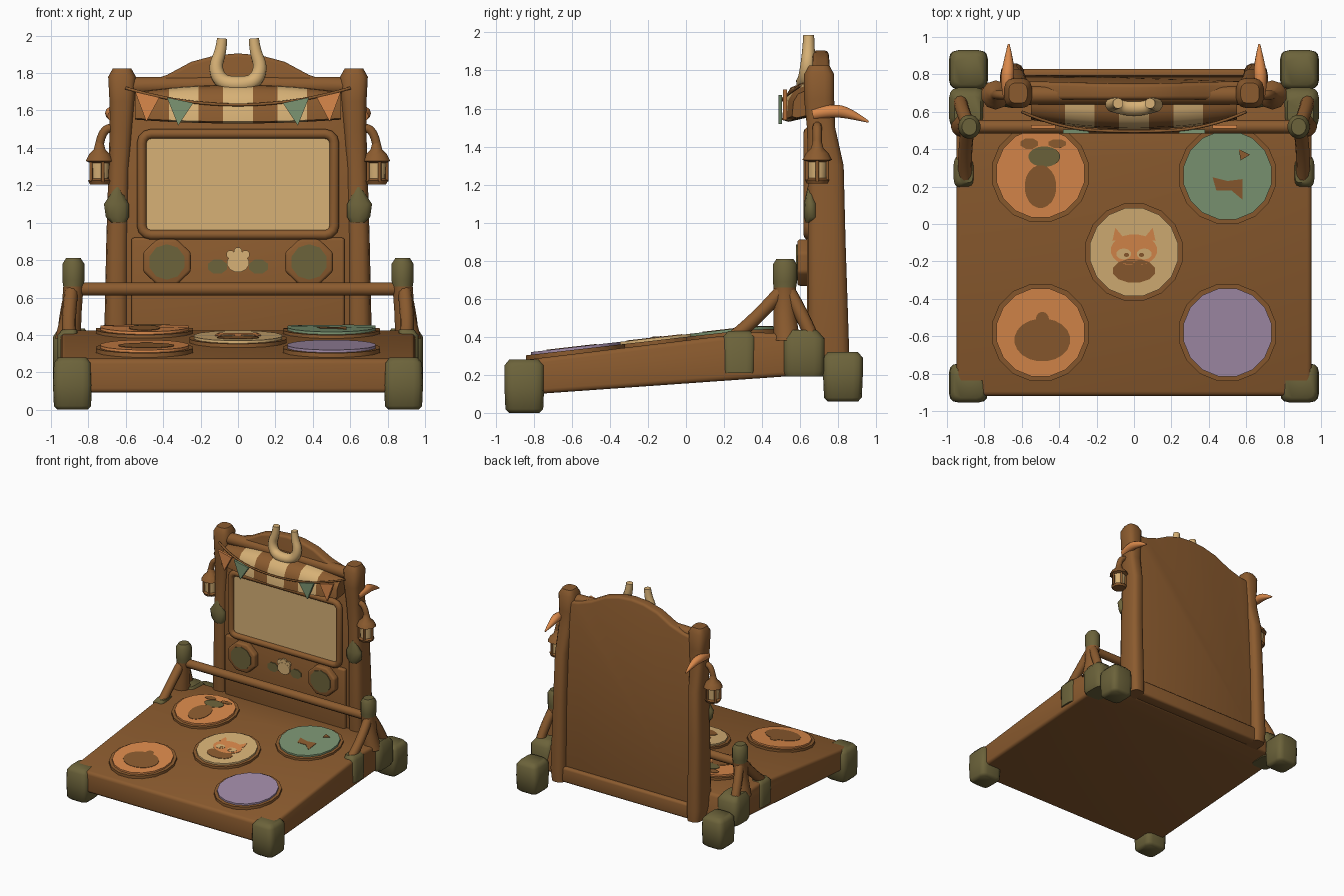
import bpy, bmesh, math
from mathutils import Vector

cube = bpy.data.objects.get("Cube")
if cube:
    bpy.data.objects.remove(cube, do_unlink=True)


def material(name, r, g, b):
    m = bpy.data.materials.new(name)
    m.use_nodes = True
    m.diffuse_color = (r, g, b, 1)
    m.node_tree.nodes["Principled BSDF"].inputs["Base Color"].default_value = (r, g, b, 1)
    return m


BROWN = material("wood brown", .26, .105, .028)
CREAM = material("cream", .68, .44, .18)
ORANGE = material("orange", .70, .25, .07)
GREEN = material("sage green", .20, .30, .17)
PURPLE = material("lilac", .36, .26, .39)
MOSS = material("moss", .15, .125, .043)


def finish(obj, angle=40):
    bpy.ops.object.select_all(action='DESELECT')
    obj.select_set(True)
    bpy.context.view_layer.objects.active = obj
    bpy.ops.object.shade_smooth_by_angle(angle=math.radians(angle))
    return obj


def to_object(name, bm, mats, angle=40):
    bmesh.ops.recalc_face_normals(bm, faces=bm.faces)
    me = bpy.data.meshes.new(name)
    bm.to_mesh(me)
    bm.free()
    obj = bpy.data.objects.new(name, me)
    bpy.context.collection.objects.link(obj)
    for m in mats:
        me.materials.append(m)
    return finish(obj, angle)


def loft(name, mats, sections, n=16, power=1.0, rule=None):
    """Stack of horizontal rounded sections: x, y, z, half width, half depth."""
    bm = bmesh.new()
    rings = []
    for x, y, z, rx, ry in sections:
        ring = []
        for i in range(n):
            a = 2 * math.pi * (i + .5) / n
            c, s = math.cos(a), math.sin(a)
            ring.append(bm.verts.new((x + rx * math.copysign(abs(c) ** power, c),
                                      y + ry * math.copysign(abs(s) ** power, s), z)))
        rings.append(ring)
    for a, b in zip(rings, rings[1:]):
        for i in range(n):
            j = (i + 1) % n
            bm.faces.new((a[i], a[j], b[j], b[i]))
    bm.faces.new(rings[0])
    bm.faces.new(rings[-1])
    if rule:
        for f in bm.faces:
            f.material_index = rule(f.calc_center_median())
    return to_object(name, bm, mats, 50)


def prism(name, mat, outline, offset, bevel=0, shape=None):
    """Extrude a flat outline by an offset, then bevel and reshape it."""
    bm = bmesh.new()
    face = bm.faces.new([bm.verts.new(p) for p in outline])
    res = bmesh.ops.extrude_face_region(bm, geom=[face])
    moved = [v for v in res["geom"] if isinstance(v, bmesh.types.BMVert)]
    bmesh.ops.translate(bm, verts=moved, vec=offset)
    if shape:
        for v in bm.verts:
            v.co = shape(v.co)
    bmesh.ops.recalc_face_normals(bm, faces=bm.faces)
    if bevel:
        edges = [e for e in bm.edges if e.calc_face_angle(0) > .7]
        bmesh.ops.bevel(bm, geom=edges, offset=bevel, segments=3, profile=.5, affect='EDGES')
    return to_object(name, bm, [mat])


def tube(name, mat, points, radius, radii=None, cyclic=False, smooth=True):
    cu = bpy.data.curves.new(name, 'CURVE')
    cu.dimensions = '3D'
    cu.bevel_depth, cu.bevel_resolution, cu.use_fill_caps = radius, 3, True
    sp = cu.splines.new('NURBS' if smooth else 'POLY')
    sp.points.add(len(points) - 1)
    for i, p in enumerate(points):
        sp.points[i].co = (*p, 1)
        sp.points[i].radius = radii[i] if radii else 1
    sp.use_cyclic_u = cyclic
    if smooth:
        sp.use_endpoint_u, sp.order_u, sp.resolution_u = True, 3, 6
    obj = bpy.data.objects.new(name, cu)
    bpy.context.collection.objects.link(obj)
    cu.materials.append(mat)
    bpy.ops.object.select_all(action='DESELECT')
    obj.select_set(True)
    bpy.context.view_layer.objects.active = obj
    bpy.ops.object.convert(target='MESH')
    return finish(bpy.context.object, 50)


def ellipse(cx, cy, rx, ry, n=20):
    return [(cx + rx * math.cos(2 * math.pi * (i + .5) / n),
             cy + ry * math.sin(2 * math.pi * (i + .5) / n)) for i in range(n)]


def deck_z(y):
    return .28 + .115 * (min(y, .35) + .9)


def on_deck(name, mat, pts, lift, thick):
    return prism(name, mat, [(x, y, deck_z(y) + lift) for x, y in pts], (0, 0, thick))


def on_front(name, mat, pts, y, thick, bevel=0):
    return prism(name, mat, [(x, y, z) for x, z in pts], (0, thick, 0), bevel)


# sloping dance deck
prism("deck", BROWN, [(-.95, -.92, .09), (-.95, -.92, .27), (-.95, .35, deck_z(.35)),
                      (-.95, .70, .41), (-.95, .74, .20), (-.95, .5, .19)],
      (1.9, 0, 0), .025)

# round step pads with raised rims
pads = [("back_right", -.5, .27, ORANGE), ("back_left", .5, .26, GREEN), ("centre", 0, -.15, CREAM),
        ("front_right", -.5, -.58, ORANGE), ("front_left", .5, -.58, PURPLE)]
for label, x, y, mat in pads:
    on_deck("pad_rim_" + label, BROWN, ellipse(x, y, .265, .265, 16), -.02, .036)
    on_deck("pad_" + label, mat, ellipse(x, y, .24, .24, 16), 0, .03)

# painted pad pictures
art = [("gourd", BROWN, ellipse(-.49, -.62, .15, .115)), ("gourd_stem", BROWN, ellipse(-.49, -.51, .035, .04)),
       ("acorn", BROWN, ellipse(-.5, .2, .085, .115)), ("acorn_cap", MOSS, ellipse(-.48, .36, .085, .055)),
       ("spot_a", BROWN, ellipse(-.56, .43, .05, .03, 8)), ("spot_b", BROWN, ellipse(-.41, .43, .05, .025, 8)),
       ("leaf_a", BROWN, [(.42, .25), (.44, .18), (.52, .18), (.58, .13), (.58, .24), (.5, .23)]),
       ("leaf_b", BROWN, [(.56, .4), (.57, .34), (.62, .37)]),
       ("animal_body", BROWN, ellipse(0, -.25, .115, .065, 12)),
       ("animal_face", ORANGE, ellipse(0, -.14, .125, .085))]
for s in (-1, 1):
    art.append(("animal_ear", ORANGE, [(s * .05, -.08), (s * .1, -.02), (s * .115, -.09)]))
for name, mat, pts in art:
    on_deck(name, mat, pts, .03, .003)
for s in (-1, 1):
    on_deck("animal_eye", CREAM, ellipse(s * .055, -.16, .04, .03, 10), .033, .002)
    on_deck("animal_pupil", BROWN, ellipse(s * .04, -.165, .014, .012, 8), .035, .002)


# cabinet with an arched crown
def lean(p):
    back = .80 - .05 * max(0, (p.z - 1.2) / .7)
    return Vector((p.x, .665 if p.y < .7 else back, p.z))


half = [(.62, .25), (.62, 1.73), (.50, 1.75), (.38, 1.79), (.25, 1.86), (.12, 1.895), (0, 1.905)]
outline = half + [(-x, z) for x, z in half[-2::-1]]
prism("cabinet", BROWN, [(x, .6, z) for x, z in outline], (0, .3, 0), .02, lean)
on_front("cabinet_ledge", BROWN, [(-.62, .2), (.62, .2), (.62, .33), (-.62, .33)], .72, .11, .02)
on_front("console_panel", BROWN, [(-.57, .35), (.57, .35), (.57, .92), (-.57, .92)], .635, .05, .015)
tube("crown_log", BROWN, [(-.6, .69, 1.73), (0, .69, 1.74), (.6, .69, 1.73)], .05)

# screen and rounded frame
on_front("screen", CREAM, [(-.5, .95), (.5, .95), (.5, 1.46), (-.5, 1.46)], .645, .03)
frame = []
for sx, sz, a0 in ((1, 1, 0), (-1, 1, 90), (-1, -1, 180), (1, -1, 270)):
    for k in range(4):
        a = math.radians(a0 + 30 * k)
        frame.append((sx * .465 + .05 * math.cos(a), .645, 1.205 + sz * .22 + .05 * math.sin(a)))
tube("screen_frame", BROWN, frame, .027, cyclic=True, smooth=False)

# console emblem
on_front("emblem", CREAM, ellipse(0, .785, .06, .05, 12), .618, .03)
for x, z in ((-.04, .83), (0, .845), (.04, .83)):
    on_front("emblem_toe", CREAM, ellipse(x, z, .024, .024, 8), .62, .03)

# striped awning
bm = bmesh.new()
profile = [(.68, 1.74), (.61, 1.735), (.55, 1.71), (.515, 1.65), (.505, 1.54), (.54, 1.53), (.67, 1.56)]
edges = [-.55, -.46, -.37, -.29, -.21, -.08, 0, .08, .21, .29, .37, .46, .55]
rows = []
for x in edges:
    bow = (x / .55) ** 2
    rows.append([bm.verts.new((x, .68 - (.68 - y) * (1 - .3 * bow), z - .03 * bow * (z - 1.6) / .1))
                 for y, z in profile])
for i, (a, b) in enumerate(zip(rows, rows[1:])):
    mid = abs(edges[i] + edges[i + 1]) / 2
    for k in range(len(profile)):
        j = (k + 1) % len(profile)
        f = bm.faces.new((a[k], a[j], b[j], b[k]))
        f.material_index = int(mid < .08 or .21 < mid < .37)
bm.faces.new(rows[0])
bm.faces.new(rows[-1])
to_object("awning", bm, [BROWN, CREAM])

# horns on the crown
horns = [(-.085, .645, 1.985), (-.09, .645, 1.92), (-.125, .64, 1.83), (-.09, .63, 1.75), (0, .62, 1.735)]
tube("horns", CREAM, horns + [(-x, y, z) for x, y, z in horns[-2::-1]], .038,
     [.75, .85, 1, 1.1, 1.2, 1.1, 1, .85, .75])

# bunting string
tube("bunting_string", BROWN, [(-.6, .6, 1.72), (-.4, .51, 1.66), (0, .49, 1.62),
                               (.4, .51, 1.66), (.6, .6, 1.72)], .008)

# front rail
tube("hand_rail", BROWN, [(-.88, .52, .645), (0, .52, .645), (.88, .52, .645)], .036)

# mirrored parts
for s, side in ((1, "left"), (-1, "right")):
    for end, y, z0, z1 in (("front", -.85, 0, .28), ("back", .825, .06, .32)):
        loft(f"{end}_{side}_foot", [MOSS],
             [(s * .885, y, z0, .08, .08), (s * .885, y, z0 + .02, .1, .1), (s * .885, y, z0 + .13, .105, .105),
              (s * .885, y, z1 - .03, .1, .105), (s * .885, y, z1, .075, .08)], power=.4)
    # rail support
    loft(f"rail_block_{side}", [MOSS], [(s * .89, .62, .19, .085, .1), (s * .89, .62, .22, .1, .11),
                                        (s * .89, .62, .39, .1, .11), (s * .89, .61, .435, .07, .08)], power=.45)
    loft(f"strut_collar_{side}", [MOSS], [(s * .91, .28, .21, .055, .08), (s * .91, .28, .4, .055, .085),
                                          (s * .9, .28, .43, .04, .06)], power=.5)
    loft(f"rail_post_{side}", [BROWN, MOSS],
         [(s * .91, .53, .38, .07, .07), (s * .89, .52, .52, .055, .06), (s * .88, .52, .66, .055, .06),
          (s * .88, .52, .69, .06, .065), (s * .88, .52, .78, .06, .065), (s * .88, .52, .81, .04, .045)],
         rule=lambda c: int(c.z > .67))
    tube(f"front_strut_{side}", BROWN, [(s * .9, .24, .39), (s * .91, .36, .48), (s * .89, .5, .64)], .037)
    tube(f"rear_strut_{side}", BROWN, [(s * .93, .66, .4), (s * .92, .61, .52), (s * .89, .54, .64)], .037)
    # cabinet post
    loft(f"cabinet_post_{side}", [BROWN],
         [(s * .645, .755, .2, .06, .1), (s * .65, .75, .3, .068, .11), (s * .645, .74, .9, .06, .1),
          (s * .635, .735, 1.3, .058, .095), (s * .625, .71, 1.5, .062, .075), (s * .62, .70, 1.65, .068, .08),
          (s * .62, .70, 1.78, .075, .08), (s * .62, .70, 1.825, .05, .055)], power=.65)
    # leafy growth and branch spike
    loft(f"leaf_tuft_{side}", [MOSS], [(s * .64, .66, 1.0, .04, .03), (s * .645, .66, 1.03, .065, .04),
                                       (s * .65, .655, 1.1, .07, .035), (s * .645, .65, 1.19, .012, .01)], n=10)
    tube(f"branch_{side}", ORANGE, [(s * .665, .67, 1.57), (s * .68, .76, 1.59), (s * .67, .85, 1.58),
                                    (s * .67, .96, 1.53)], .036, [.9, 1, .9, .15])
    # lantern: hanger, roof, glass, base
    tube(f"lantern_hanger_{side}", BROWN, [(s * .65, .69, 1.5), (s * .72, .69, 1.53), (s * .74, .69, 1.42)], .024)
    lantern = [(1.205, .055), (1.225, .065), (1.235, .048), (1.32, .054), (1.33, .078),
               (1.365, .06), (1.39, .033), (1.44, .02)]
    loft(f"lantern_{side}", [BROWN, CREAM], [(s * .74, .69, z, r, r) for z, r in lantern], n=10,
         rule=lambda c: int(1.235 < c.z < 1.32))
    for k in range(5):
        a = 2 * math.pi * k / 5
        x, y = s * .74 + .056 * math.cos(a), .69 + .056 * math.sin(a)
        tube(f"lantern_bar_{side}", BROWN, [(x, y, 1.22), (x, y, 1.335)], .009, smooth=False)
    # speaker
    on_front(f"speaker_{side}", BROWN, ellipse(s * .38, .79, .138, .132, 8), .585, .07, .015)
    on_front(f"speaker_cone_{side}", MOSS, ellipse(s * .38, .79, .098, .095, 10), .579, .009)
    on_front(f"emblem_leaf_{side}", MOSS, ellipse(s * .11, .765, .055, .04, 8), .628, .009)
    # bunting flags
    on_front(f"outer_flag_{side}", ORANGE, [(s * .42, 1.67), (s * .55, 1.70), (s * .49, 1.54)], .51, .02)
    on_front(f"inner_flag_{side}", GREEN, [(s * .24, 1.64), (s * .38, 1.67), (s * .32, 1.52)], .485, .02)
